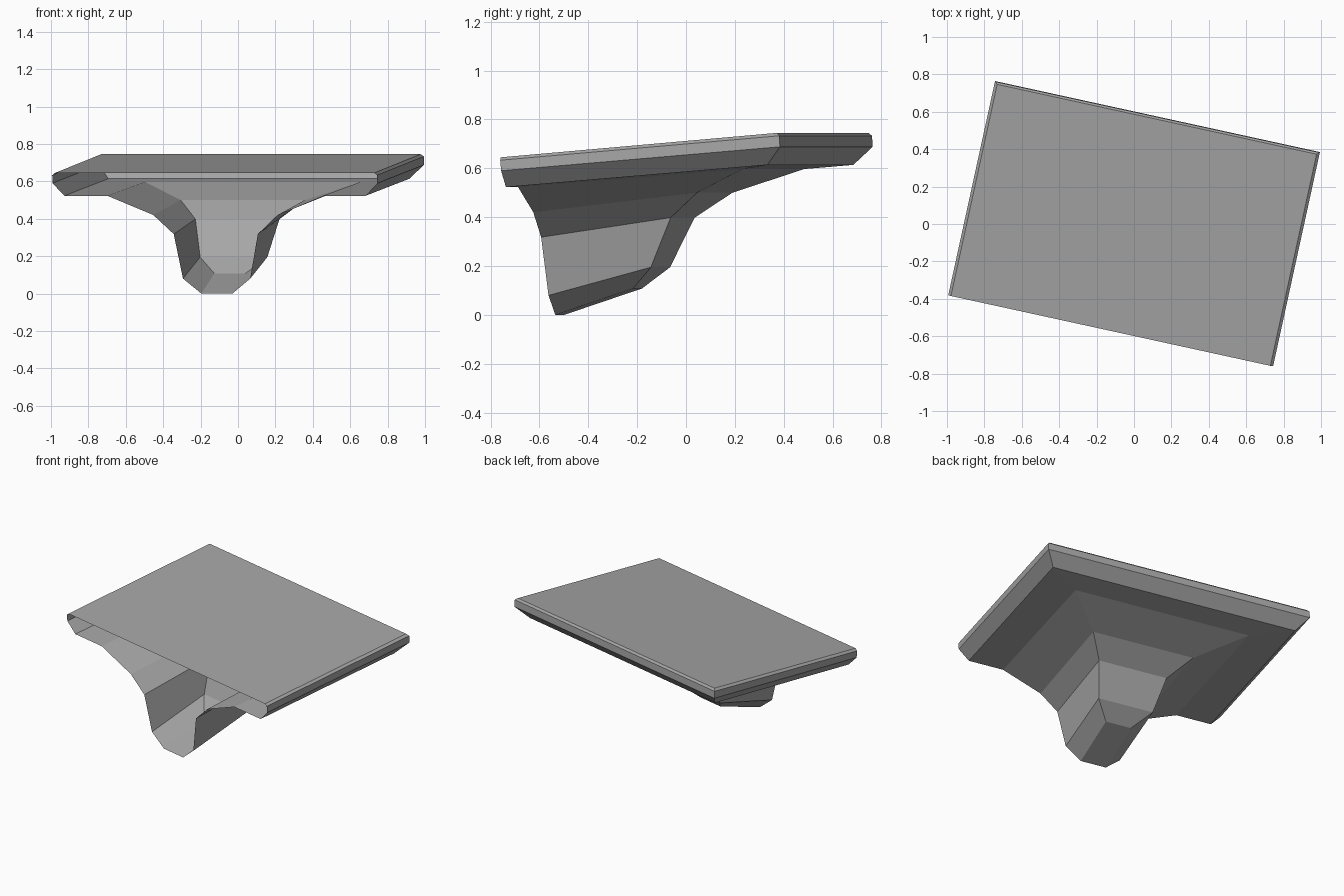
import bpy, bmesh, math
from mathutils import Matrix

# Remove the default object
cube = bpy.data.objects.get("Cube")
if cube:
    bpy.data.objects.remove(cube, do_unlink=True)

# Grey stone material
stone = bpy.data.materials.new("grey_stone")
stone.use_nodes = True
grey = (0.38, 0.38, 0.38, 1)
stone.diffuse_color = grey
stone.node_tree.nodes["Principled BSDF"].inputs["Base Color"].default_value = grey

YAW = math.radians(-12.33)
FRONT, LEAN, TOP = -0.585, 0.087, 0.645

# U-shaped steps from the slab top to the foot:
# half width, back position, front height, back height
steps = [
    (0.874, 0.573, 0.645, 0.745),
    (0.889, 0.585, 0.633, 0.733),
    (0.889, 0.588, 0.590, 0.688),
    (0.824, 0.521, 0.523, 0.614),
    (0.590, 0.367, 0.523, 0.597),
    (0.340, 0.120, 0.420, 0.500),
    (0.230, -0.014, 0.318, 0.398),
    (0.184, -0.107, 0.080, 0.195),
    (0.085, -0.203, 0.000, 0.108),
]


def add_step(bm, half, back, z_front, z_back):
    """Four corners of one step, the front pair on the leaning open end."""
    front = FRONT + LEAN * (TOP - z_front)
    corners = [(-half, front, z_front), (-half, back, z_back),
               (half, back, z_back), (half, front, z_front)]
    return [bm.verts.new(c) for c in corners]


# Open-fronted shell: slab top, stepped left, back and right walls, foot
bm = bmesh.new()
rings = [add_step(bm, *s) for s in steps]
bm.faces.new(rings[0][::-1])
bm.faces.new(rings[-1])
for upper, lower in zip(rings, rings[1:]):
    for i in range(3):
        bm.faces.new((upper[i], upper[i + 1], lower[i + 1], lower[i]))
bmesh.ops.transform(bm, matrix=Matrix.Rotation(YAW, 4, "Z"), verts=bm.verts)
bm.normal_update()

mesh = bpy.data.meshes.new("ledge_shell")
bm.to_mesh(mesh)
bm.free()
mesh.materials.append(stone)
ledge = bpy.data.objects.new("ledge_shell", mesh)
bpy.context.collection.objects.link(ledge)
